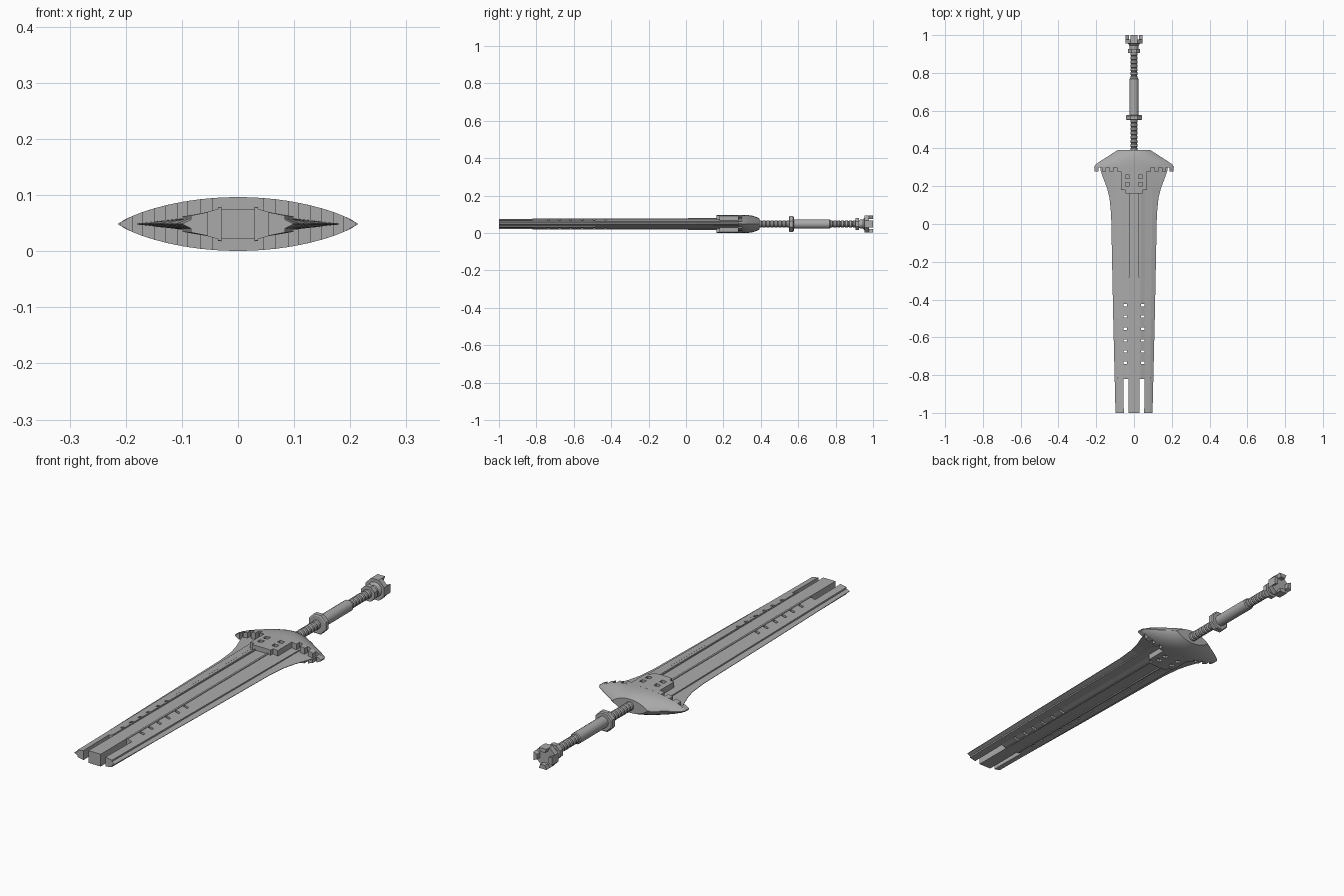
import bpy, bmesh, math

if "Cube" in bpy.data.objects:
    bpy.data.objects.remove(bpy.data.objects["Cube"])

ZC = 0.0485          # height of the sword's mid plane
steel = bpy.data.materials.new("grey steel")
steel.diffuse_color = (0.4, 0.4, 0.4, 1)
steel.use_nodes = True
steel.node_tree.nodes["Principled BSDF"].inputs["Base Color"].default_value = steel.diffuse_color


def add_loft(bm, rings):
    """Skin a list of equal-length closed rings and cap both ends."""
    rows = [[bm.verts.new(p) for p in r] for r in rings]
    n = len(rows[0])
    for a, b in zip(rows, rows[1:]):
        for i in range(n):
            j = (i + 1) % n
            bm.faces.new((a[i], a[j], b[j], b[i]))
    bm.faces.new(rows[0])
    bm.faces.new(rows[-1][::-1])


def finish(bm, name, smooth=False):
    bmesh.ops.recalc_face_normals(bm, faces=bm.faces)
    me = bpy.data.meshes.new(name)
    bm.to_mesh(me)
    bm.free()
    me.materials.append(steel)
    ob = bpy.data.objects.new(name, me)
    bpy.context.collection.objects.link(ob)
    if smooth:
        bpy.ops.object.select_all(action='DESELECT')
        ob.select_set(True)
        bpy.context.view_layer.objects.active = ob
        bpy.ops.object.shade_smooth_by_angle(angle=math.radians(35))
    return ob


def slab(bm, stations, side=1):
    """Stations are (y, x_in, x_out, half_in, half_out), mirrored about z."""
    add_loft(bm, [[(side * xi, y, ZC - hi), (side * xo, y, ZC - ho),
                   (side * xo, y, ZC + ho), (side * xi, y, ZC + hi)]
                  for y, xi, xo, hi, ho in stations])


def lathe(name, profile, sides, turn=0.0):
    bm = bmesh.new()
    add_loft(bm, [[(r * math.cos(turn + math.tau * i / sides), y,
                    ZC + r * math.sin(turn + math.tau * i / sides))
                   for i in range(sides)] for y, r in profile])
    return finish(bm, name, sides > 8)


def lens(x, half_w=0.213, half_h=0.048):
    """Half thickness of the guard's lens section at x."""
    return half_h * max(1 - (x / half_w) ** 2, 0.01) ** 0.8


# --- blade: central bar
bm = bmesh.new()
slab(bm, [(-1, -0.030, 0.030, 0.027, 0.027), (0.3, -0.026, 0.026, 0.027, 0.027)])
finish(bm, "blade_core")

# --- blade: thin rails beside the core
bm = bmesh.new()
for s in (-1, 1):
    slab(bm, [(-0.82, 0.029, 0.036, 0.030, 0.029), (0.3, 0.029, 0.036, 0.031, 0.030)], s)
finish(bm, "blade_rails")

# --- blade: inner strips interrupted by a row of slots
slots = [-0.735, -0.675, -0.617, -0.555, -0.49, -0.43]
cuts = [-0.82] + [y + d for y in slots for d in (-0.006, 0.006)] + [0.3]
bm = bmesh.new()
for s in (-1, 1):
    for a, b in zip(cuts[::2], cuts[1::2]):
        slab(bm, [(y, 0.035, 0.060, 0.027, 0.020) for y in (a, b)], s)
finish(bm, "blade_slotted_strips")

# --- blade: outer strips that run on as prongs
bm = bmesh.new()
for s in (-1, 1):
    slab(bm, [(-1, 0.054, 0.084, 0.021, 0.015), (-0.82, 0.056, 0.086, 0.021, 0.015),
              (0.3, 0.058, 0.099, 0.021, 0.014)], s)
finish(bm, "blade_prongs")

# --- blade: sharp edges flaring towards the guard
edge = [(-1, 0.098), (-0.5, 0.110), (0.05, 0.121), (0.14, 0.130),
        (0.19, 0.143), (0.24, 0.162), (0.28, 0.176), (0.31, 0.180)]
bm = bmesh.new()
for s in (-1, 1):
    slab(bm, [(y, 0.078 + 0.01 * (y + 1), x, 0.011, 0.001) for y, x in edge], s)
finish(bm, "blade_edges")

# --- guard: domed lens body
bm = bmesh.new()
rings = []
N = 20
for y, w, h in [(0.30, 0.213, 0.048), (0.315, 0.203, 0.048), (0.335, 0.175, 0.047),
                (0.355, 0.143, 0.044), (0.375, 0.112, 0.038), (0.392, 0.085, 0.030)]:
    xs = [w * math.sin(math.pi * (i / N - 0.5)) for i in range(N + 1)]
    rings.append([(x, y, ZC + lens(x, w, h)) for x in xs] +
                 [(x, y, ZC - lens(x, w, h)) for x in reversed(xs)])
add_loft(bm, rings)
finish(bm, "guard", True)

# --- guard: battlement teeth along the front rim
bm = bmesh.new()
for s in (-1, 1):
    for a in (0.068, 0.108, 0.148, 0.188):
        b = a + 0.022
        slab(bm, [(y, a, b, lens(a), lens(b)) for y in (0.278, 0.302)], s)
finish(bm, "guard_teeth")

# --- gatehouse panel with sunken windows and a stepped front
bands = [-0.068, -0.046, -0.024, 0, 0.024, 0.046, 0.068]
rows = [0.162, 0.18, 0.20, 0.22, 0.24, 0.26, 0.302]
bm = bmesh.new()
for i, (a, b) in enumerate(zip(bands, bands[1:])):
    for j, (c, d) in enumerate(zip(rows, rows[1:])):
        if j == 0 and i in (0, 5):
            continue
        sink = 0.012 if i in (1, 4) and j in (2, 4) else 0
        slab(bm, [(y, a, b, lens(a) - sink, lens(b) - sink) for y in (c, d)])
finish(bm, "gatehouse_panel")


# --- handle: ringed rods, collars and grip
def ringed(y0, y1, n):
    step = (y1 - y0) / n
    return [(y0 + step * (k + f), r) for k in range(n)
            for f, r in ((0, 0.015), (0.25, 0.0195), (0.75, 0.0195), (0.98, 0.015))]


lathe("lower_rod", ringed(0.385, 0.555, 8), 12)
lathe("handle_collar", [(0.550, 0.040), (0.553, 0.045), (0.573, 0.045), (0.577, 0.040)],
      8, math.pi / 8)
lathe("grip", [(0.57, 0.025), (0.768, 0.025), (0.772, 0.021)], 16)
lathe("upper_rod", ringed(0.765, 0.91, 7), 12)
lathe("pommel_collar", [(0.905, 0.035), (0.926, 0.035)], 8, math.pi / 8)
lathe("pommel_neck", [(0.92, 0.022), (0.945, 0.024), (0.958, 0.036)], 12)

# --- pommel: tower top with four merlons
lathe("pommel", [(0.955, 0.049), (0.978, 0.049)], 8, math.pi / 8)
bm = bmesh.new()
for k in range(4):
    ring = []
    for r, da in ((0.030, -1), (0.049, -1), (0.049, 1), (0.030, 1)):
        t = k * math.pi / 2 + da * math.pi / 8
        ring.append((r * math.cos(t), ZC + r * math.sin(t)))
    add_loft(bm, [[(x, y, z) for x, z in ring] for y in (0.976, 1.0)])
finish(bm, "pommel_merlons")
